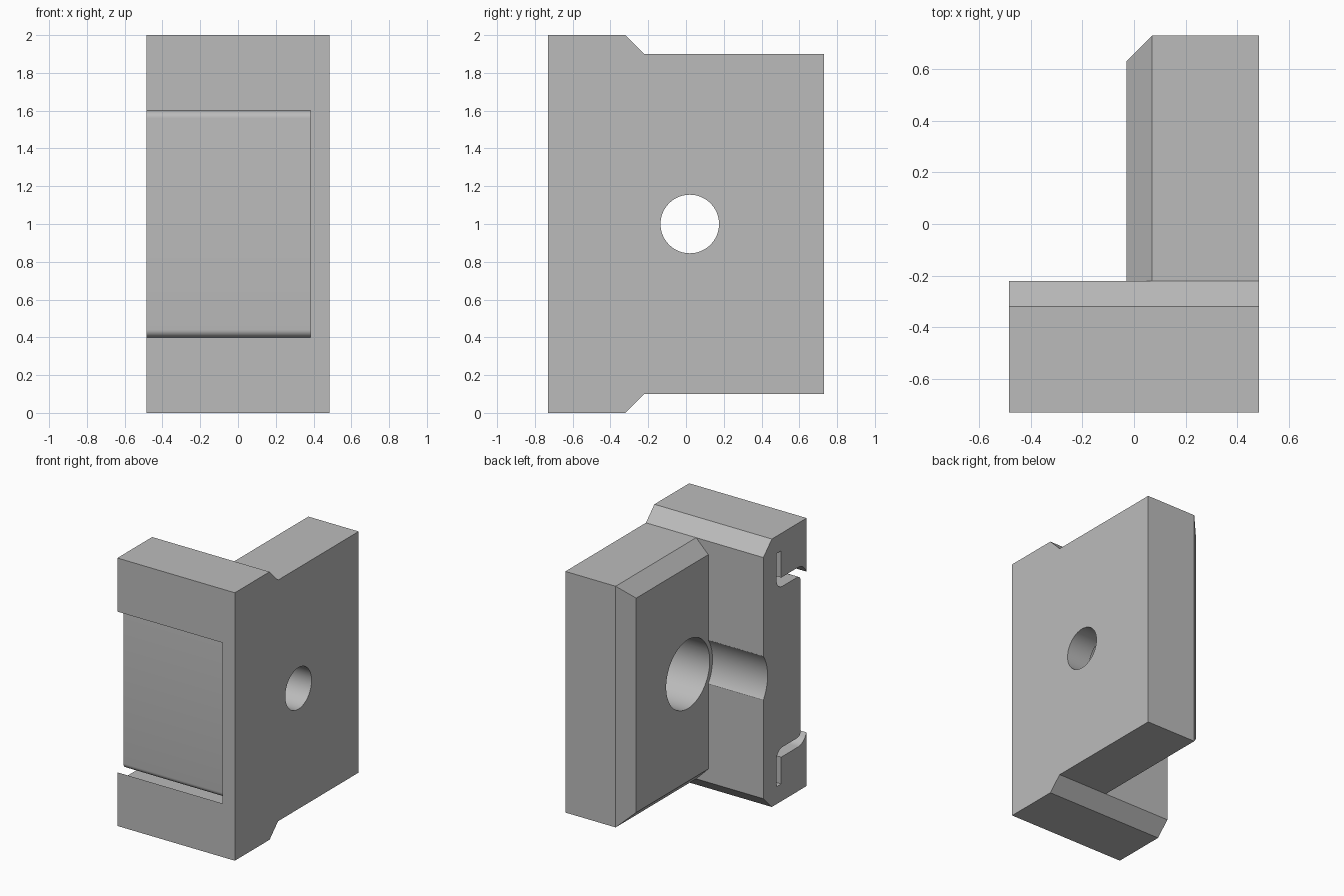
import bpy, bmesh, math
from mathutils import Matrix

cube = bpy.data.objects.get("Cube")
if cube:
    bpy.data.objects.remove(cube, do_unlink=True)

grey = bpy.data.materials.new("plain_grey")
grey.use_nodes = True
grey.diffuse_color = (0.5, 0.5, 0.5, 1)
grey.node_tree.nodes["Principled BSDF"].inputs["Base Color"].default_value = grey.diffuse_color


def make_object(name, bm):
    bmesh.ops.recalc_face_normals(bm, faces=bm.faces)
    mesh = bpy.data.meshes.new(name)
    bm.to_mesh(mesh)
    bm.free()
    mesh.materials.append(grey)
    obj = bpy.data.objects.new(name, mesh)
    bpy.context.collection.objects.link(obj)
    return obj


def loft(name, sections):
    """Join (x, [(y, z), ...]) sections along x and cap both ends."""
    bm = bmesh.new()
    rings = [[bm.verts.new((x, y, z)) for y, z in pts] for x, pts in sections]
    for a, b in zip(rings, rings[1:]):
        for i in range(len(a)):
            j = (i + 1) % len(a)
            bm.faces.new((a[i], a[j], b[j], b[i]))
    bm.faces.new(rings[0])
    bm.faces.new(rings[-1])
    return make_object(name, bm)


def rod(name, radius, x0, x1):
    """Cylinder along x on the bolt hole axis."""
    bm = bmesh.new()
    bmesh.ops.create_cone(bm, cap_ends=True, segments=64, radius1=radius,
                          radius2=radius, depth=x1 - x0)
    place = Matrix.Translation(((x0 + x1) / 2, 0.02, 1))
    bmesh.ops.transform(bm, matrix=place @ Matrix.Rotation(math.pi / 2, 4, 'Y'), verts=bm.verts)
    return make_object(name, bm)


def combine(target, other, operation):
    mod = target.modifiers.new(operation, 'BOOLEAN')
    mod.operation, mod.object, mod.solver = operation, other, 'EXACT'
    bpy.context.view_layer.objects.active = target
    bpy.ops.object.modifier_apply(modifier=mod.name)
    bpy.data.objects.remove(other, do_unlink=True)


def arc(cy, cz, r, start, end, steps=8):
    angles = [math.radians(start + (end - start) * i / steps) for i in range(steps + 1)]
    return [(cy + r * math.cos(a), cz + r * math.sin(a)) for a in angles]


def mirrored(upper):
    """Close a profile with its reflection about mid height."""
    return upper + [(y, 2 - z) for y, z in reversed(upper)]


# Front flange with chamfered rear edges
flange = mirrored([(-0.73, 2), (-0.32, 2), (-0.22, 1.9)])
bracket = loft("bracket_body", [(-0.485, flange), (0.485, flange)])

# Rear web, chamfered around its inner face
full = mirrored([(-0.3, 1.9), (0.73, 1.9)])
inner = mirrored([(-0.3, 1.8), (0.63, 1.8)])
combine(bracket, loft("web", [(0.485, full), (0.07, full), (-0.03, inner)]), 'UNION')

# Front pocket with hooked grooves above and below a rounded pad
pocket = [(-0.8, 1.6), (-0.73, 1.6)]
pocket += arc(-0.63, 1.57, 0.1, 150, 90)
pocket += [(-0.43, 1.67), (-0.43, 1.87), (-0.375, 1.87)]
pocket += arc(-0.445, 1.67, 0.07, 0, -90)
pocket += arc(-0.62, 1.56, 0.04, 90, 180)
pocket = mirrored(pocket)
combine(bracket, loft("pocket_cutter", [(-0.6, pocket), (0.385, pocket)]), 'DIFFERENCE')

# Stepped bolt hole, with clearance through the flange
combine(bracket, rod("clearance_cutter", 0.29, -0.7, -0.03), 'DIFFERENCE')
combine(bracket, rod("counterbore_cutter", 0.257, -0.1, 0.29), 'DIFFERENCE')
combine(bracket, rod("bolt_hole_cutter", 0.155, 0.2, 0.6), 'DIFFERENCE')

# Smooth curved walls, sharp edges elsewhere
bpy.ops.object.select_all(action='DESELECT')
bracket.select_set(True)
bpy.context.view_layer.objects.active = bracket
bpy.ops.object.shade_smooth_by_angle(angle=math.radians(25))
